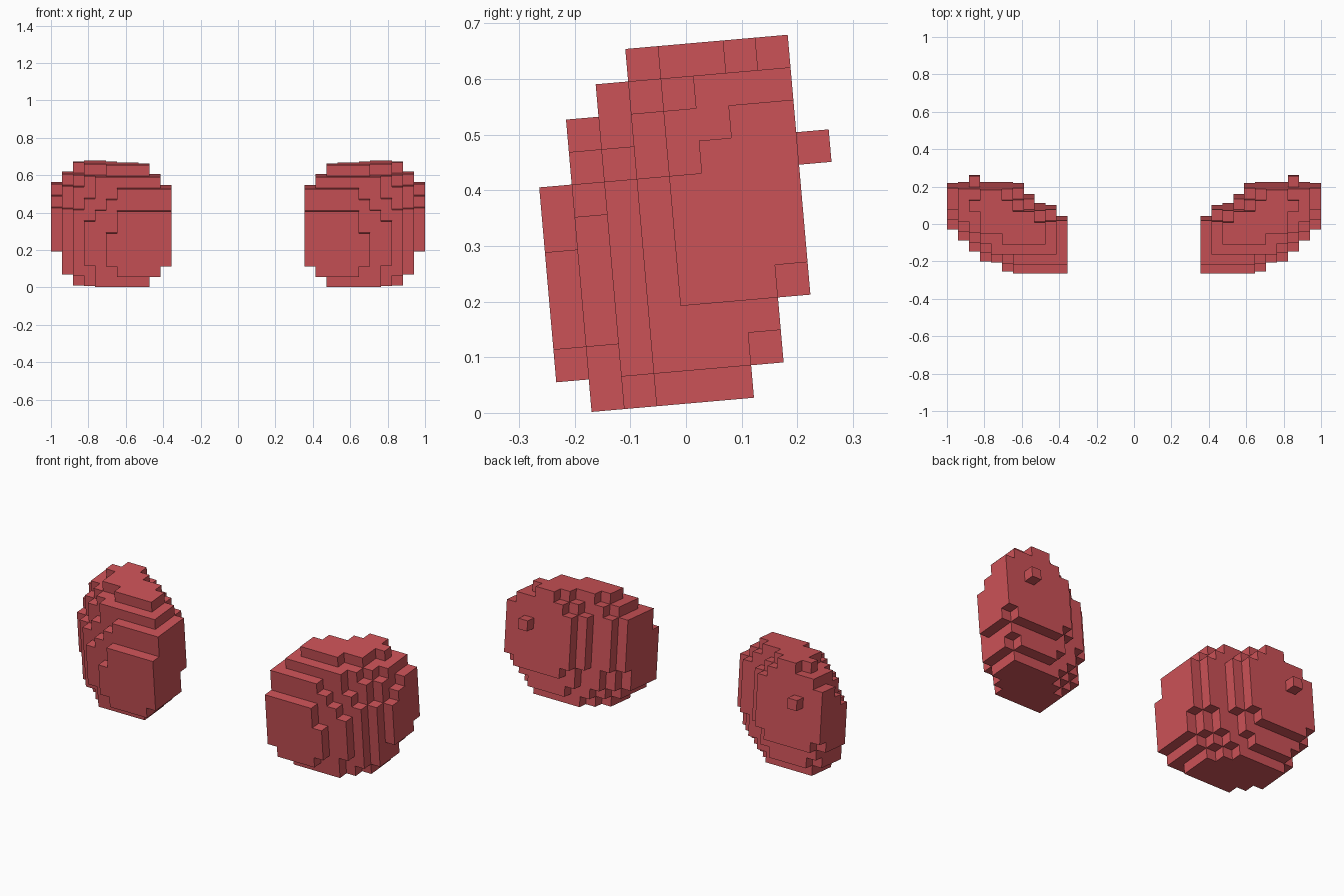
import bpy
import bmesh
import math
from mathutils import Matrix, Vector

old_cube = bpy.data.objects.get("Cube")
if old_cube:
    bpy.data.objects.remove(old_cube, do_unlink=True)

CELL = 0.0586          # edge length of one block
INNER_EDGE = 0.355     # distance of the inner side from the middle
FRONT, BOTTOM = -0.2275, 0.0165
TILT = math.radians(5)

# One colour for everything
red = bpy.data.materials.new("soft_red")
red.use_nodes = True
red.diffuse_color = (0.6, 0.084, 0.095, 1)
red.node_tree.nodes["Principled BSDF"].inputs["Base Color"].default_value = red.diffuse_color

# Upright slabs from front to back: lowest row, then outer width of each row
slabs = [
    (1, [5, 6, 6, 6, 5, 5]),
    (0, [7, 7, 8, 8, 8, 8, 7, 6, 5]),
    (0, [8, 9, 9, 9, 9, 9, 9, 8, 7, 7]),
    (0, [9, 10, 10, 10, 10, 10, 10, 9, 9, 8, 6]),
    (0, [9, 10, 10, 11, 11, 11, 11, 10, 10, 9, 8]),
    (0, [9, 10, 10, 11, 11, 11, 11, 11, 10, 10, 8]),
    (1, [9, 10, 11, 11, 11, 11, 11, 11, 10, 9]),
    (3, [10, 11, 11, 11, 11, 11, 10, 8]),
]


def inner_start(layer, row):
    """First block of a row on the inner side, stepping outwards to the back."""
    rounding = max(0, 2 - row, row - 8)
    if layer < 4:
        return rounding
    if row < 4:
        rounding = max(1, 3 - row)
    shift = (0, 1, 3, 4)[layer - 4]
    return rounding + shift


def block_cells():
    cells = set()
    for layer, (lowest, widths) in enumerate(slabs):
        for row, width in enumerate(widths, lowest):
            for column in range(inner_start(layer, row), width):
                cells.add((column, layer, row))
    cells.add((8, 8, 7))   # small peg on the back
    return cells


def add_face(bm, cell, axis, step):
    """Outward square on one side of a block."""
    centre = Vector(cell) + Vector((0.5, 0.5, 0.5))
    normal = Vector((0, 0, 0))
    normal[axis] = step
    side = Vector((0, 0, 0))
    side[(axis + 1) % 3] = 1
    up = normal.cross(side)
    corners = ((-1, -1), (1, -1), (1, 1), (-1, 1))
    bm.faces.new([bm.verts.new(centre + (normal + side * a + up * b) / 2)
                  for a, b in corners])


def build_lobe(name, mirrored):
    cells = block_cells()
    bm = bmesh.new()
    # Only the exposed sides of the blocks
    for cell in cells:
        for axis in range(3):
            for step in (-1, 1):
                beside = list(cell)
                beside[axis] += step
                if tuple(beside) not in cells:
                    add_face(bm, cell, axis, step)
    bmesh.ops.remove_doubles(bm, verts=bm.verts[:], dist=0.001)
    # Merge the squares into large flat faces
    bmesh.ops.dissolve_limit(bm, angle_limit=0.01, verts=bm.verts[:], edges=bm.edges[:])

    # Place, lean back and mirror
    place = (Matrix.Rotation(TILT, 4, "X")
             @ Matrix.Translation((INNER_EDGE, FRONT, BOTTOM))
             @ Matrix.Scale(CELL, 4))
    bm.transform(place)
    if mirrored:
        bm.transform(Matrix.Scale(-1, 4, (1, 0, 0)))
        bmesh.ops.reverse_faces(bm, faces=bm.faces[:])

    mesh = bpy.data.meshes.new(name)
    bm.to_mesh(mesh)
    bm.free()
    mesh.materials.append(red)
    bpy.context.collection.objects.link(bpy.data.objects.new(name, mesh))


build_lobe("left_lobe", False)
build_lobe("right_lobe", True)
